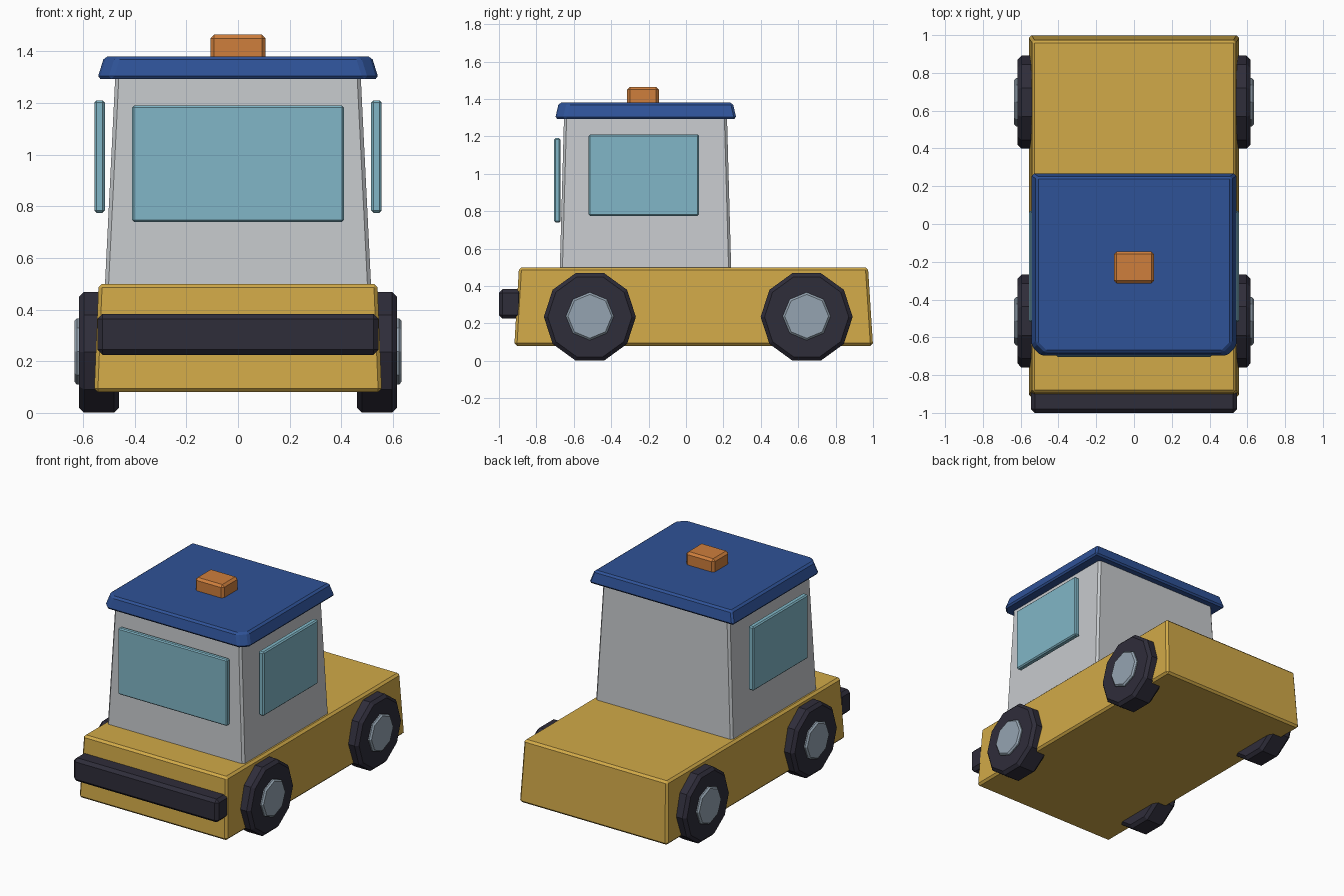
import bpy, bmesh, math
from mathutils import Matrix

if "Cube" in bpy.data.objects:
    bpy.data.objects.remove(bpy.data.objects["Cube"])


def material(name, r, g, b):
    m = bpy.data.materials.new(name)
    m.diffuse_color = (r, g, b, 1)
    m.use_nodes = True
    m.node_tree.nodes["Principled BSDF"].inputs["Base Color"].default_value = m.diffuse_color
    return m


YELLOW = material("yellow paint", 0.64, 0.40, 0.065)
GREY = material("light grey", 0.57, 0.59, 0.61)
BLUE = material("roof blue", 0.028, 0.085, 0.31)
GLASS = material("glass blue", 0.22, 0.47, 0.57)
DARK = material("dark rubber", 0.028, 0.026, 0.042)
STEEL = material("hub grey", 0.30, 0.37, 0.44)
ORANGE = material("beacon orange", 0.62, 0.21, 0.045)


def finish(bm, name, mat, bevel):
    bmesh.ops.recalc_face_normals(bm, faces=bm.faces)
    if bevel:
        edges = [e for e in bm.edges if e.calc_face_angle(0) > 0.3]
        bmesh.ops.bevel(bm, geom=edges, offset=bevel, segments=1,
                        affect='EDGES', clamp_overlap=True)
    me = bpy.data.meshes.new(name)
    bm.to_mesh(me)
    bm.free()
    me.materials.append(mat)
    ob = bpy.data.objects.new(name, me)
    bpy.context.collection.objects.link(ob)
    return ob


def loft(name, mat, low, z0, high, z1, bevel):
    """Solid between two outlines with the same number of points."""
    bm = bmesh.new()
    a = [bm.verts.new((x, y, z0)) for x, y in low]
    b = [bm.verts.new((x, y, z1)) for x, y in high]
    bm.faces.new(a[::-1])
    bm.faces.new(b)
    n = len(a)
    for i in range(n):
        j = (i + 1) % n
        bm.faces.new((a[i], a[j], b[j], b[i]))
    return finish(bm, name, mat, bevel)


def rect(x0, x1, y0, y1):
    return [(x0, y0), (x1, y0), (x1, y1), (x0, y1)]


def cut_rect(w, y0, y1, c):
    """Rectangle with its two front corners cut off."""
    return [(-w + c, y0), (w - c, y0), (w, y0 + c), (w, y1), (-w, y1), (-w, y0 + c)]


def box(name, mat, x0, x1, y0, y1, z0, z1, bevel):
    r = rect(x0, x1, y0, y1)
    return loft(name, mat, r, z0, r, z1, bevel)


def disc(name, mat, sides, radius, x0, x1, y, z, bevel):
    bm = bmesh.new()
    bmesh.ops.create_cone(bm, cap_ends=True, segments=sides, radius1=radius,
                          radius2=radius, depth=abs(x1 - x0))
    # put a corner on the horizontal axis, then lay the axle along x
    v = max(bm.verts, key=lambda p: p.co.x)
    spin = Matrix.Rotation(-math.atan2(v.co.y, v.co.x), 4, 'Z')
    lay = Matrix(((0, 0, 1, 0), (1, 0, 0, 0), (0, 1, 0, 0), (0, 0, 0, 1)))
    bm.transform(Matrix.Translation(((x0 + x1) / 2, y, z)) @ lay @ spin)
    bmesh.ops.recalc_face_normals(bm, faces=bm.faces)
    rims = [e for e in bm.edges if abs(e.verts[0].co.x - e.verts[1].co.x) < 1e-5]
    bmesh.ops.bevel(bm, geom=rims, offset=bevel, segments=1, affect='EDGES')
    return finish(bm, name, mat, 0)


# Chassis and cabin
loft("body", YELLOW, rect(-0.557, 0.557, -0.918, 1.0), 0.08,
     rect(-0.54, 0.54, -0.893, 0.973), 0.50, 0.014)
loft("cabin", GREY, rect(-0.516, 0.516, -0.675, 0.242), 0.48,
     rect(-0.475, 0.475, -0.652, 0.219), 1.31, 0.014)

# Roof with cut front corners, and beacon
loft("roof", BLUE, cut_rect(0.545, -0.70, 0.27, 0.05), 1.293,
     cut_rect(0.518, -0.68, 0.25, 0.05), 1.38, 0.012)
box("beacon", ORANGE, -0.107, 0.107, -0.315, -0.145, 1.36, 1.465, 0.015)

# Bumper and windscreen
box("front_bumper", DARK, -0.545, 0.545, -1.0, -0.875, 0.225, 0.383, 0.02)
box("windscreen", GLASS, -0.41, 0.41, -0.705, -0.671, 0.74, 1.19, 0.007)

# Side windows and wheels
for side, s in (("left", -1), ("right", 1)):
    xs = sorted((s * 0.516, s * 0.556))
    box(side + "_window", GLASS, *xs, -0.52, 0.07, 0.775, 1.21, 0.008)
    for end, y in (("front", -0.514), ("rear", 0.645)):
        disc(f"{end}_{side}_tyre", DARK, 10, 0.246, s * 0.46, s * 0.616, y, 0.235, 0.02)
        disc(f"{end}_{side}_hub", STEEL, 8, 0.128, s * 0.56, s * 0.634, y, 0.238, 0.01)
